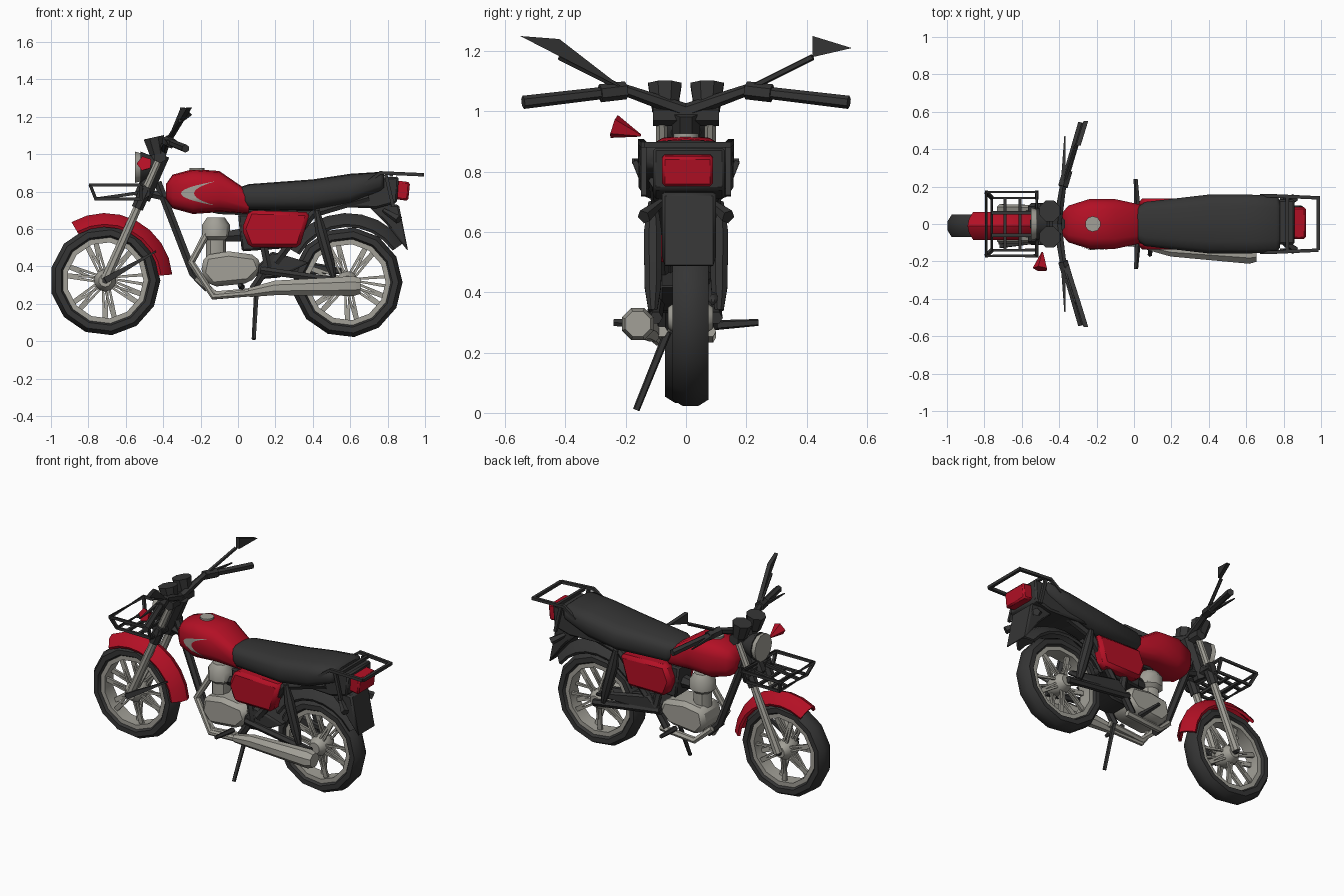
import bpy, bmesh, math
from mathutils import Vector
from mathutils.bvhtree import BVHTree

if "Cube" in bpy.data.objects:
    bpy.data.objects.remove(bpy.data.objects["Cube"])


def material(name, *rgb):
    mat = bpy.data.materials.new(name)
    mat.use_nodes = True
    mat.diffuse_color = (*rgb, 1)
    mat.node_tree.nodes["Principled BSDF"].inputs["Base Color"].default_value = (*rgb, 1)
    return mat


BLACK = material("black", .035, .035, .035)
RED = material("red", .45, .005, .018)
GREY = material("grey", .36, .35, .31)


def finish(name, mat, bm, angle=40):
    bmesh.ops.recalc_face_normals(bm, faces=bm.faces)
    mesh = bpy.data.meshes.new(name)
    bm.to_mesh(mesh)
    bm.free()
    mesh.materials.append(mat)
    for face in mesh.polygons:
        face.use_smooth = True
    mesh.set_sharp_from_angle(angle=math.radians(angle))
    part = bpy.data.objects.new(name, mesh)
    bpy.context.collection.objects.link(part)
    return part


def bridge(bm, rings, loop=False):
    """Skin equal closed rings; cap the ends unless looped."""
    rings = [[bm.verts.new(point) for point in ring] for ring in rings]
    pairs = list(zip(rings, rings[1:]))
    if loop:
        pairs.append((rings[-1], rings[0]))
    else:
        bm.faces.new(rings[0])
        bm.faces.new(rings[-1])
    for ring, following in pairs:
        for i in range(len(ring)):
            bm.faces.new((ring[i - 1], ring[i], following[i], following[i - 1]))


def turns(count):
    """Evenly spaced angles, half a step off the axis."""
    return [math.tau * (k + .5) / count for k in range(count)]


def tubes(name, mat, paths, radii, sides=6):
    """Round bars along paths; radii is one value or one per path point."""
    bm = bmesh.new()
    for path in paths:
        path = [Vector(point) for point in path]
        widths = radii if isinstance(radii, list) else [radii] * len(path)
        rings = []
        for i, (point, width) in enumerate(zip(path, widths)):
            along = (path[min(i + 1, len(path) - 1)] - path[max(i - 1, 0)]).normalized()
            across = Vector((0, 0, 1)) if abs(along.y) > .8 else Vector((0, 1, 0))
            u = along.cross(across).normalized()
            v = along.cross(u)
            rings.append([point + width * (u * math.cos(a) + v * math.sin(a)) for a in turns(sides)])
        bridge(bm, rings)
    return finish(name, mat, bm)


def both(*path):
    """A path and its mirror across the long axis."""
    return [[(x, side * y, z) for x, y, z in path] for side in (1, -1)]


def shifted(point, x=0, y=0, z=0):
    return Vector(point) + Vector((x, y, z))


def loft(name, mat, sections, power=.65):
    """Rounded body along x; a section is x, middle z, half height, half width."""
    def bulge(value):
        return math.copysign(abs(value) ** power, value)
    bm = bmesh.new()
    bridge(bm, [[(x, width * bulge(math.cos(a)), z + height * bulge(math.sin(a))) for a in turns(14)]
                for x, z, height, width in sections])
    return finish(name, mat, bm, 50)


def prism(name, mat, outline, inside, outside, bevel=.01):
    """Side outline in x, z extruded across y."""
    bm = bmesh.new()
    bridge(bm, [[(x, y, z) for x, z in outline] for y in (inside, outside)])
    part = finish(name, mat, bm)
    soften = part.modifiers.new("soft_edge", "BEVEL")
    soften.width = bevel
    soften.segments = 1


def arc(name, mat, profile, centre, start, end, steps):
    """Sweep a closed y, radius profile about a wheel axle, in degrees."""
    loop = end - start == 360
    rings = []
    for k in range(steps if loop else steps + 1):
        a = math.radians(start + (end - start) * k / steps)
        rings.append([shifted(centre, r * math.cos(a), y, r * math.sin(a)) for y, r in profile])
    bm = bmesh.new()
    bridge(bm, rings, loop)
    finish(name, mat, bm)


def oval(radius, height, width, sides):
    return [(width * math.cos(a), radius + height * math.sin(a)) for a in turns(sides)]


def crescent(radius, width=.075, rise=.06):
    """Thin curved strip, outer skin then inner skin."""
    steps = [k / 2 for k in range(-2, 3)]
    outer = [(width * t, radius + rise * (1 - t * t)) for t in steps]
    return outer + [(y * .9, r - .015) for y, r in reversed(outer)]


# Anchor points
FRONT = Vector((-.71, -.01, .325))
REAR = Vector((.585, .015, .315))
HEAD = Vector((-.41, 0, 1))
BEND = Vector((-.38, .2, 1.07))
GRIP = Vector((-.28, .54, 1.03))
MIRROR = Vector((-.31, .42, 1.18))
LAMP = Vector((-.55, 0, .93))


def fork(t, y=0):
    """Point on the steering line, from handlebar down to axle."""
    point = HEAD.lerp(FRONT, t)
    point.y = y
    return point


# Wheels
for label, axle in (("front", FRONT), ("rear", REAR)):
    arc(label + "_tyre", BLACK, oval(.257, .041, .065, 8), axle, 0, 360, 13)
    arc(label + "_rim", GREY, oval(.22, .022, .063, 4), axle, 0, 360, 13)
    tubes(label + "_hub", GREY, [[shifted(axle, y=y) for y in (-.075, -.04, .04, .075)]],
          [.035, .06, .06, .035], 10)
    spokes = []
    for k, a in enumerate(turns(26)):
        lean = a + math.copysign(.22, k % 4 - 1.5)
        y = .035 * (-1) ** k
        spokes.append([shifted(axle, r * math.cos(b), y * s, r * math.sin(b))
                       for r, b, s in ((.05, a, 1), (.215, lean, .5))])
    tubes(label + "_spokes", GREY, spokes, [.008, .012], 4)

# Fenders
arc("front_fender", RED, crescent(.3), FRONT, 5, 120, 8)
arc("rear_fender", BLACK, crescent(.31), REAR, 35, 150, 8)
prism("mud_flap", BLACK, [(.68, .74), (.86, .73), (.91, .48), (.79, .63)], -.08, .1)

# Fork, headlight and gauges
tubes("fork_legs", GREY, both(fork(0, .08), fork(1, .08)), [.02, .028], 8)
tubes("fork_boots", BLACK, both(fork(.28, .08), fork(.43, .08)), .034, 8)
tubes("front_axle", BLACK, [[shifted(FRONT, y=-.1), shifted(FRONT, y=.1)]], .018)
tubes("steering_head", BLACK, [[fork(0), fork(.35)]], .05, 8)
for label, t in (("upper_clamp", .02), ("lower_clamp", .3)):
    tubes(label, BLACK, [[fork(t, -.11), fork(t, .11)]], .035)
tubes("headlight", GREY, [[LAMP, shifted(LAMP, .06)]], [.088, .07], 10)
tubes("headlight_shell", BLACK, [[shifted(LAMP, .03), shifted(LAMP, .12)]], [.088, .05], 10)
tubes("gauges", BLACK, both(shifted(HEAD, -.02, .07), shifted(HEAD, -.04, .07, .09)), [.045, .06], 8)
tubes("brake_arm", BLACK, [[shifted(FRONT, y=-.1), (-.44, -.09, .48)]], [.025, .006], 4)
tubes("front_signal", RED, [[(-.5, -.24, .95), (-.49, -.15, .92)]], [.042, .004], 5)

# Handlebar, levers and mirrors
tubes("handlebar", BLACK, both(HEAD, BEND, GRIP), [.026, .02, .022])
tubes("switch_housings", BLACK, both(BEND, BEND.lerp(GRIP, .25)), .03)
tubes("levers", BLACK, both(BEND, (-.37, .47, 1.05)), [.018, .004], 4)
tubes("mirror_stems", BLACK, both(BEND, MIRROR), .011, 5)
tip = shifted(MIRROR, .04, .13, .07)
for label, side, corners in (("left_mirror", 1, (MIRROR, shifted(MIRROR, z=.07), shifted(tip, z=-.04))),
                             ("right_mirror", -1, (BEND, shifted(MIRROR, z=.06), tip))):
    bm = bmesh.new()
    bridge(bm, [[(x + thick, side * y, z) for x, y, z in corners] for thick in (0, .025)])
    finish(label, BLACK, bm)

# Front rack
rims = [[(x, y, z) for x, y in ((-.52, -w), (-.52, w), (back, w), (back, -w), (-.52, -w))]
        for back, w, z in ((-.79, .17, .835), (-.76, .14, .76))]
struts = [[upper, lower] for upper, lower in zip(*rims)]
slats = [[(x, -.14, .76), (x, .14, .76)] for x in (-.69, -.61)]
tubes("front_rack", BLACK, rims + struts + slats + both((-.76, .06, .76), fork(.3, .06)), .012, 4)

# Tank with cap and side emblem
tank = loft("fuel_tank", RED, [(-.385, .8, .04, .06), (-.35, .8, .09, .1), (-.24, .8, .12, .135),
                               (-.1, .8, .11, .135), (.06, .74, .06, .1)])
tubes("tank_cap", GREY, [[(-.22, 0, .9), (-.22, 0, .926)]], .042, 10)
skin = BVHTree.FromPolygons([v.co for v in tank.data.vertices], [p.vertices[:] for p in tank.data.polygons])
bm = bmesh.new()
rows = []
for k in range(-6, 7):
    t = k / 6.2
    row = []
    for inward in (0, .5, 1):
        x = -.305 + .185 * t * t + .07 * inward * (1 - t * t)
        hit = skin.ray_cast(Vector((x, -1, .79 + .065 * t)), Vector((0, 1, 0)))[0]
        row.append(bm.verts.new(shifted(hit, y=-.005)))
    rows.append(row)
for row, following in zip(rows, rows[1:]):
    for i in (1, 2):
        bm.faces.new((row[i - 1], row[i], following[i], following[i - 1]))
finish("tank_emblem", GREY, bm)

# Seat, side panels and tail
loft("seat", BLACK, [(0, .78, .04, .08), (.06, .77, .07, .12), (.4, .78, .085, .16),
                     (.6, .81, .085, .16), (.76, .85, .055, .155), (.78, .85, .04, .13)])
for label, side in (("left_panel", 1), ("right_panel", -1)):
    prism(label, RED, [(.06, .7), (.385, .69), (.33, .5), (.06, .5), (.02, .6)], side * .05, side * .135, .02)
prism("air_box", BLACK, [(0, .68), (.36, .68), (.3, .5), (.02, .48)], -.075, .075)
prism("tail_body", BLACK, [(.45, .72), (.74, .71), (.85, .74), (.86, .88), (.7, .87)], -.11, .13)
prism("tail_light", RED, [(.84, .76), (.91, .75), (.92, .85), (.84, .86)], -.08, .09)
crossbars = [[(x, -.14, .89), (x, .15, .89)] for x in (.82, .985)]
tubes("rear_rack", BLACK, both((.68, .15, .84), (.76, .15, .9), (.985, .14, .89)) + crossbars
      + both((.79, .14, .89), (.83, .14, .72)), .013, 4)
tubes("rear_signals", BLACK, both((.78, .08, .7), (.86, .14, .65)), [.012, .025], 5)

# Frame and suspension
tubes("frame", BLACK, [[(-.43, 0, .85), (-.24, 0, .36), (-.16, 0, .28)], [fork(.3), (-.1, 0, .7), (.4, 0, .68)]]
      + both((.12, .07, .6), (.16, .08, .4), (.08, .08, .28))
      + both((.2, .08, .42), (.4, .09, .68), (.7, .1, .77)), .024)
tubes("lower_rails", GREY, both((-.22, .05, .34), (-.12, .08, .25), (.12, .08, .27)), .02)
tubes("swing_arm", BLACK, both((.12, .09, .38), shifted(REAR, y=.085)), .022)
tubes("shocks", BLACK, both((.42, .11, .7), (.44, .11, .6), (.49, .11, .42), (.51, .11, .34)),
      [.016, .032, .03, .016], 8)
prism("chain_guard", BLACK, [(.1, .36), (.2, .46), (.56, .39), (.58, .36)], .075, .105)

# Engine and exhaust
prism("crankcase", GREY, [(-.2, .36), (-.18, .46), (-.05, .48), (.1, .46), (.13, .38), (.06, .31), (-.14, .29)],
      -.1, .1, .025)
tubes("cylinder", GREY, [[(-.12, 0, z) for z in (.45, .54, .56, .62, .66)]], [.055, .055, .078, .078, .05], 9)
tubes("carburettor", BLACK, [[(-.07, 0, .56), (.06, 0, .57)]], [.03, .045])
prism("gear_cover", BLACK, [(.1, .4), (.18, .48), (.38, .42), (.22, .34), (.1, .33)], -.09, .07)
tubes("exhaust_pipe", GREY, [[(-.17, -.03, .57), (-.25, -.06, .42), (-.13, -.09, .24), (.08, -.11, .26)]], .021, 8)
tubes("muffler", GREY, [[(.06, -.11, .26), (.2, -.135, .285), (.62, -.16, .295), (.655, -.16, .295)]],
      [.026, .042, .057, .045], 8)

# Pegs and stand
tubes("foot_pegs", BLACK, both((.02, .08, .29), (.01, .24, .3)), [.018, .012], 5)
tubes("side_stand", BLACK, [[(.1, -.06, .27), (.085, -.165, .01)]], [.014, .012], 5)
